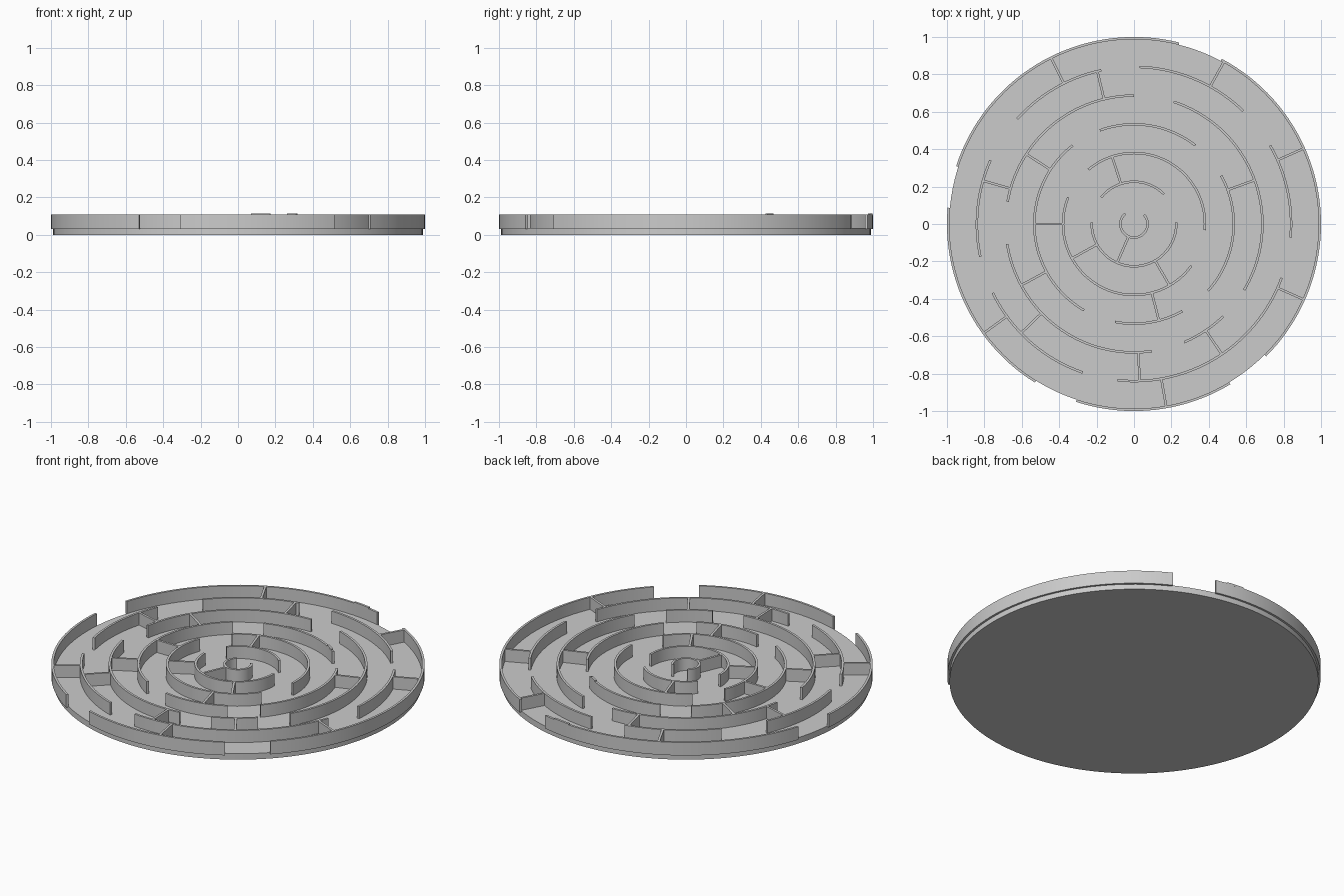
import bpy, bmesh, math

cube = bpy.data.objects.get("Cube")
if cube:
    bpy.data.objects.remove(cube)

BASE_R, BASE_TOP = 0.988, 0.035
WALL_LOW, WALL_TOP = 0.03, 0.107
THICK, STEP = 0.013, 0.1535

grey = bpy.data.materials.new("light_grey")
grey.use_nodes = True
grey.diffuse_color = (0.6, 0.6, 0.6, 1)
grey.node_tree.nodes["Principled BSDF"].inputs["Base Color"].default_value = (0.6, 0.6, 0.6, 1)


def outer_radius(ring):
    """Outer radius of ring 1 (centre) to ring 7 (rim)."""
    return 1 - (7 - ring) * STEP


def finish(name, bm):
    bmesh.ops.recalc_face_normals(bm, faces=bm.faces)
    mesh = bpy.data.meshes.new(name)
    bm.to_mesh(mesh)
    bm.free()
    mesh.materials.append(grey)
    mesh.shade_smooth()
    mesh.set_sharp_from_angle(angle=math.radians(30))
    obj = bpy.data.objects.new(name, mesh)
    bpy.context.collection.objects.link(obj)
    return obj


def add_arc(bm, r_out, start, end, low, top):
    """Sweep a rectangular wall section between two angles in degrees."""
    count = max(4, round((end - start) / 2.5))
    r_in = r_out - THICK
    previous = first = None
    for i in range(count + 1):
        a = math.radians(start + (end - start) * i / count)
        section = [bm.verts.new((r * math.cos(a), r * math.sin(a), z))
                   for r, z in ((r_in, low), (r_out, low), (r_out, top), (r_in, top))]
        if previous:
            for k in range(4):
                n = (k + 1) % 4
                bm.faces.new((previous[k], previous[n], section[n], section[k]))
        else:
            first = section
        previous = section
    bm.faces.new(first)
    bm.faces.new(previous)


def add_spoke(bm, ring, angle):
    """Straight wall from one ring out to the next."""
    a = math.radians(angle)
    ends = (outer_radius(ring) - THICK / 2, outer_radius(ring + 1) - THICK / 2)
    half = THICK / 2
    corners = [(ends[0], -half), (ends[1], -half), (ends[1], half), (ends[0], half)]
    rows = [[bm.verts.new((r * math.cos(a) - s * math.sin(a),
                           r * math.sin(a) + s * math.cos(a), z)) for r, s in corners]
            for z in (WALL_LOW, WALL_TOP)]
    bm.faces.new(rows[0])
    bm.faces.new(rows[1])
    for k in range(4):
        n = (k + 1) % 4
        bm.faces.new((rows[0][k], rows[0][n], rows[1][n], rows[1][k]))


# Round base plate
bm = bmesh.new()
bmesh.ops.create_cone(bm, cap_ends=True, segments=128, radius1=BASE_R,
                      radius2=BASE_R, depth=BASE_TOP)
bmesh.ops.translate(bm, verts=bm.verts, vec=(0, 0, BASE_TOP / 2))
finish("base_plate", bm)

# Concentric walls: start and end angle of every arc, by ring
arcs = {
    1: [(130, 403)],
    2: [(45, 141), (178, 362)],
    3: [(-5, 130), (158, 324)],
    4: [(52, 110), (-42, 29), (128, 240), (259, 299)],
    5: [(90, 170), (-31, 72), (189, 278), (293, 314)],
    6: [(102, 138), (46, 88), (-5, 30), (156, 192), (206, 251), (264, 340)],
    7: [(-45, 62), (76, 162), (175, 238), (252, 301)],
}
for ring, spans in arcs.items():
    bm = bmesh.new()
    for start, end in spans:
        add_arc(bm, outer_radius(ring), start, end, WALL_LOW, WALL_TOP)
    finish("rim_wall" if ring == 7 else f"ring_wall_{ring}", bm)

# Radial walls: angles by the inner ring they start from
spokes = {
    1: [246.5],
    2: [108, 209, 300],
    3: [180, 284.5],
    4: [20, 147, 208.5],
    5: [103.5, 164, 224, 272, 304],
    6: [24, 61, 116.5, 216, 280, 336],
}
for ring, angles in spokes.items():
    bm = bmesh.new()
    for angle in angles:
        add_spoke(bm, ring, angle)
    finish(f"spoke_walls_{ring}", bm)

# Slight raised ridges on two of the walls
bm = bmesh.new()
add_arc(bm, outer_radius(7), 80, 86, WALL_TOP - 0.005, WALL_TOP + 0.006)
add_arc(bm, outer_radius(4), 54, 60, WALL_TOP - 0.005, WALL_TOP + 0.006)
finish("wall_ridges", bm)
